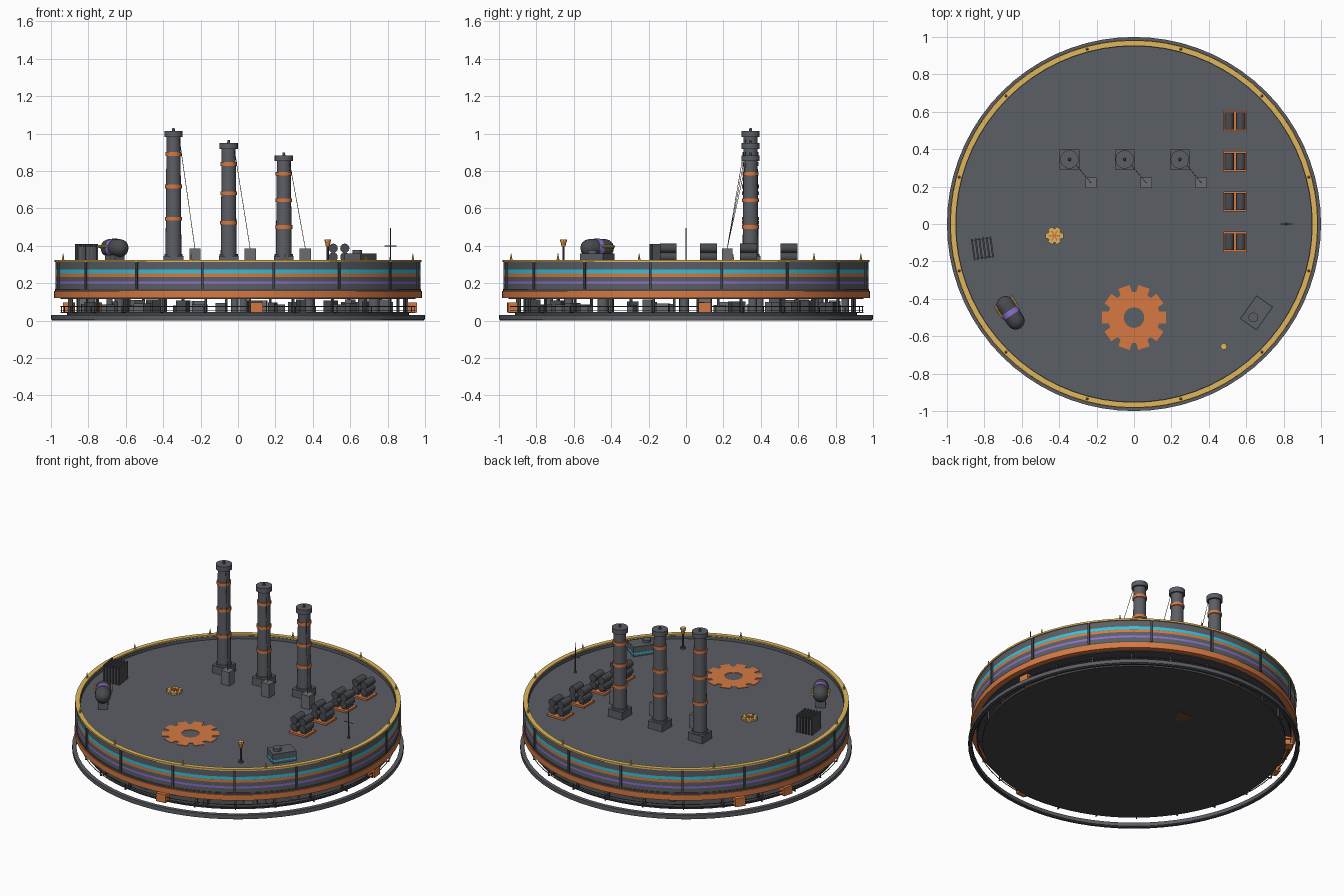
import bpy, bmesh, random
from math import sin, cos, pi, radians, tau
from mathutils import Matrix, Vector

if "Cube" in bpy.data.objects:
    bpy.data.objects.remove(bpy.data.objects["Cube"])
random.seed(7)


def material(name, *rgb):
    m = bpy.data.materials.new(name)
    m.use_nodes = True
    m.diffuse_color = (*rgb, 1)
    m.node_tree.nodes["Principled BSDF"].inputs["Base Color"].default_value = (*rgb, 1)
    return m


GREY = material("steel grey", .104, .112, .128)
PALE = material("pale steel", .15, .155, .17)
DARK = material("dark iron", .068, .071, .08)
BLACK = material("black underside", .058, .06, .062)
ORANGE = material("burnt orange", .67, .19, .055)
GOLD = material("brass", .74, .47, .11)
CYAN = material("cyan", .04, .52, .68)
PURPLE = material("violet", .26, .165, .62)
BROWN = material("brown", .16, .07, .03)


def finish(name, bm, mat, smooth=False, matrix=None):
    mesh = bpy.data.meshes.new(name)
    bmesh.ops.recalc_face_normals(bm, faces=bm.faces)
    bm.to_mesh(mesh)
    bm.free()
    if smooth:
        mesh.shade_smooth()
        mesh.set_sharp_from_angle(angle=radians(40))
    mesh.materials.append(mat)
    obj = bpy.data.objects.new(name, mesh)
    bpy.context.collection.objects.link(obj)
    if matrix:
        obj.matrix_world = matrix
    return obj


def place(x, y, z, turn=0):
    return Matrix.Translation((x, y, z)) @ Matrix.Rotation(radians(turn), 4, 'Z')


def box(name, mat, frame, size, offset=(0, 0, 0)):
    """Box standing on the frame origin plus the offset."""
    bm = bmesh.new()
    bmesh.ops.create_cube(bm, size=1)
    bmesh.ops.scale(bm, vec=size, verts=bm.verts)
    bmesh.ops.translate(bm, vec=Vector(offset) + Vector((0, 0, size[2] / 2)), verts=bm.verts)
    return finish(name, bm, mat, matrix=frame)


def rod(name, mat, a, b, r1, r2=None, sides=16, frame=None):
    """Round bar or cone from point a to point b."""
    a, b = Vector(a), Vector(b)
    bm = bmesh.new()
    bmesh.ops.create_cone(bm, cap_ends=True, segments=sides, radius1=r1,
                          radius2=r1 if r2 is None else r2, depth=(b - a).length)
    turn = (b - a).to_track_quat('Z', 'Y').to_matrix().to_4x4()
    bm.transform(Matrix.Translation((a + b) / 2) @ turn)
    return finish(name, bm, mat, sides > 8, frame)


def lathe(name, mat, profile, sides=72, frame=None, closed=True):
    """Revolve (radius, height) points around z."""
    bm = bmesh.new()
    verts = [bm.verts.new((r, 0, z)) for r, z in profile]
    edges = [bm.edges.new(p) for p in zip(verts, verts[1:] + verts[:1])]
    if not closed:
        bm.edges.remove(edges.pop())
    bmesh.ops.spin(bm, geom=verts + edges, cent=(0, 0, 0), axis=(0, 0, 1),
                   angle=tau, steps=sides, use_duplicate=False)
    bmesh.ops.remove_doubles(bm, verts=bm.verts, dist=1e-5)
    return finish(name, bm, mat, True, frame)


def ring(name, mat, r_in, r_out, z0, z1, sides=72, frame=None):
    return lathe(name, mat, [(r_in, z0), (r_out, z0), (r_out, z1), (r_in, z1)], sides, frame)


DECK = .295

# Base ring and floor with a small arrow plate beneath
ring("base_ring", GREY, .975, 1, .006, .03)
ring("base_ring_foot", DARK, .98, .995, 0, .008)
rod("floor_plate", BLACK, (0, 0, .03), (0, 0, .045), .915, sides=72)
rod("floor_arrow", BROWN, (-.025, .42, .027), (-.025, .42, .031), .075, sides=3)
for z in (.052, .074):
    ring("lower_rail", DARK, .945, .949, z, z + .003)

# Drum: underside, deck, skirt and rim
rod("drum_underside", DARK, (0, 0, .115), (0, 0, .16), .95, sides=72)
rod("roof_deck", GREY, (0, 0, .27), (0, 0, DECK), .956, sides=72)
ring("orange_skirt", ORANGE, .95, .985, .12, .157)
ring("skirt_lip", DARK, .96, .979, .157, .168)
ring("brass_rim", GOLD, .953, .982, .314, .325)

# Drum wall with coloured bands chosen by height
BANDS = [(.196, .209, PURPLE), (.234, .251, ORANGE), (.252, .273, CYAN)]
levels = [.155] + [z for band in BANDS for z in band[:2]] + [.316]
wall = lathe("drum_wall", GREY, [(.95, .155)] + [(.975, z) for z in levels] + [(.95, .316)])
for slot, (low, high, mat) in enumerate(BANDS, 1):
    wall.data.materials.append(mat)
    for face in wall.data.polygons:
        if low < face.center.z < high and face.center.xy.length > .96:
            face.material_index = slot

# Wall ribs and rim spikes
for i in range(16):
    box("wall_rib", DARK, place(0, 0, .165, 11.25 + 22.5 * i), (.014, .014, .148), (.976, 0, 0))
for i in range(12):
    a = radians(15 + 30 * i)
    x, y = .968 * cos(a), .968 * sin(a)
    rod("rim_spike", GOLD, (x, y, .322), (x, y, .36), .008, .001, 6)

# Machinery between floor and drum
for i in range(48):
    frame = place(0, 0, .045, i * 360 / 48 + random.uniform(-2, 2))
    r = random.uniform(.72, .88)
    if i % 4 == 0:
        rod("machine_drum", GREY, (r, 0, 0), (r, 0, .075), random.uniform(.015, .03), frame=frame)
    else:
        size = (random.uniform(.04, .07), random.uniform(.03, .08), random.uniform(.035, .072))
        box("machine_box", random.choice((GREY, DARK, PALE)), frame, size, (r, 0, 0))
for i in range(24):
    frame = place(0, 0, .04, 15 * i + 4)
    box("support_post", DARK, frame, (.012, .012, .08), (.905, 0, 0))
    box("rail_post", DARK, frame, (.005, .005, .038), (.946, 0, 0))
    box("rail_bracket", DARK, frame, (.05, .006, .005), (.925, 0, 0))
for a in (-84, 6, 145, 165):
    box("orange_cabinet", ORANGE, place(0, 0, .042, a), (.05, .065, .055), (.935, 0, 0))

# Chimneys with bands, caps, control boxes and stay wires
for x, top in ((-.345, 1.03), (-.05, .965), (.245, .9)):
    y, h = .345, top - DECK
    frame = place(x, y, 0)
    box("chimney_base", GREY, place(x, y, DECK), (.105, .105, .05))
    rod("chimney_shaft", GREY, (0, 0, DECK), (0, 0, top - .03), .043, .037, 20, frame)
    ring("chimney_foot", GREY, .03, .049, DECK + .05, DECK + .062, 20, frame)
    for f in (.34, .575, .81):
        ring("chimney_band", ORANGE, .03, .047 - .004 * f, DECK + h * f - .01,
             DECK + h * f + .01, 20, frame)
    rod("chimney_cap", GREY, (0, 0, top - .048), (0, 0, top - .016), .049, sides=20, frame=frame)
    rod("cap_knob", DARK, (0, 0, top - .02), (0, 0, top), .009, .006, frame=frame)
    box("control_box", PALE, place(x + .115, .22, DECK), (.06, .055, .09))
    rod("stay_wire", DARK, (x + .032, .32, top - .06), (x + .115, .22, DECK + .09), .0015, sides=6)

# Stacked tanks on orange skids
for y in (.55, .335, .12, -.095):
    frame = place(.54, y, DECK)
    box("tank_skid", ORANGE, frame, (.124, .108, .012))
    for x in (-.031, .031):
        for z in (.045, .092):
            rod("storage_tank", DARK, (x, -.045, z), (x, .045, z), .0245, frame=frame)
        box("tank_saddle", GREY, frame, (.03, .07, .05), (x, 0, 0))

# Finned cooler
cooler = place(-.81, -.13, DECK, 8)
box("cooler_core", GREY, cooler, (.1, .1, .1))
for i in range(6):
    box("cooler_fin", DARK, cooler, (.009, .115, .115), (-.05 + .02 * i, 0, 0))

# Capsule tank lying on a pedestal
capsule = place(-.66, -.475, .388, -57)
lying = capsule @ Matrix.Rotation(pi / 2, 4, 'Y')
profile = [(.048 * cos(t * pi / 8), .048 * sin(t * pi / 8) + .05) for t in range(5)]
lathe("capsule_tank", DARK, [(r, -z) for r, z in reversed(profile)] + profile, 20, lying, False)
ring("capsule_band", PURPLE, .04, .051, -.014, .014, 20, lying)
box("capsule_pedestal", GREY, capsule, (.1, .06, .07), (0, 0, -.093))
for s in (-1, 1):
    rod("capsule_rail", GOLD, (-.075, .05 * s, .008), (.0, .05 * s, .008), .008,
        sides=8, frame=capsule)

# Flat deck gear
TEETH = 10
bm = bmesh.new()
inner, outer = [], []
for i in range(TEETH):
    for step, r in ((-.37, .138), (-.29, .175), (.29, .175), (.37, .138)):
        a = (i + step) * tau / TEETH
        outer.append(bm.verts.new((r * cos(a), r * sin(a), 0)))
        inner.append(bm.verts.new((.055 * cos(a), .055 * sin(a), 0)))
for i in range(len(outer)):
    bm.faces.new((inner[i - 1], outer[i - 1], outer[i], inner[i]))
solid = bmesh.ops.extrude_face_region(bm, geom=bm.faces[:])
bmesh.ops.translate(bm, vec=(0, 0, .004),
                    verts=[v for v in solid["geom"] if isinstance(v, bmesh.types.BMVert)])
finish("deck_gear", bm, ORANGE, matrix=place(0, -.5, DECK - .001))

# Brass valve wheel
valve = place(-.425, -.062, DECK)
rod("valve_plate", GOLD, (0, 0, 0), (0, 0, .012), .038, sides=12, frame=valve)
for i in range(6):
    spoke = valve @ Matrix.Rotation(i * tau / 6, 4, 'Z')
    box("valve_lobe", GOLD, spoke, (.026, .03, .014), (.034, 0, 0))
    box("valve_spoke", ORANGE, spoke, (.03, .007, .017), (.016, 0, 0))

# Beacon lamp
lamp = place(.48, -.655, DECK)
rod("lamp_foot", DARK, (0, 0, 0), (0, 0, .012), .016, frame=lamp)
rod("lamp_post", DARK, (0, 0, 0), (0, 0, .11), .006, sides=8, frame=lamp)
rod("lamp_bowl", ORANGE, (0, 0, .1), (0, 0, .13), .01, .016, 12, lamp)
rod("lamp_top", GOLD, (0, 0, .128), (0, 0, .138), .018, sides=8, frame=lamp)

# Hatch cabin with a low cyan stripe
cabin = place(.655, -.475, DECK, 55)
box("cabin_body", GREY, cabin, (.15, .105, .064))
box("cabin_stripe", CYAN, cabin, (.153, .108, .012), (0, 0, .014))
rod("cabin_hatch", GREY, (-.03, 0, .06), (-.03, 0, .082), .026, frame=cabin)

# Antenna mast
mast = place(.815, 0, DECK)
rod("mast_foot", DARK, (0, 0, 0), (0, 0, .01), .008, frame=mast)
rod("mast_pole", DARK, (0, 0, 0), (0, 0, .2), .004, .0025, 8, mast)
rod("mast_arm", DARK, (-.032, 0, .105), (.032, 0, .105), .0025, sides=6, frame=mast)
